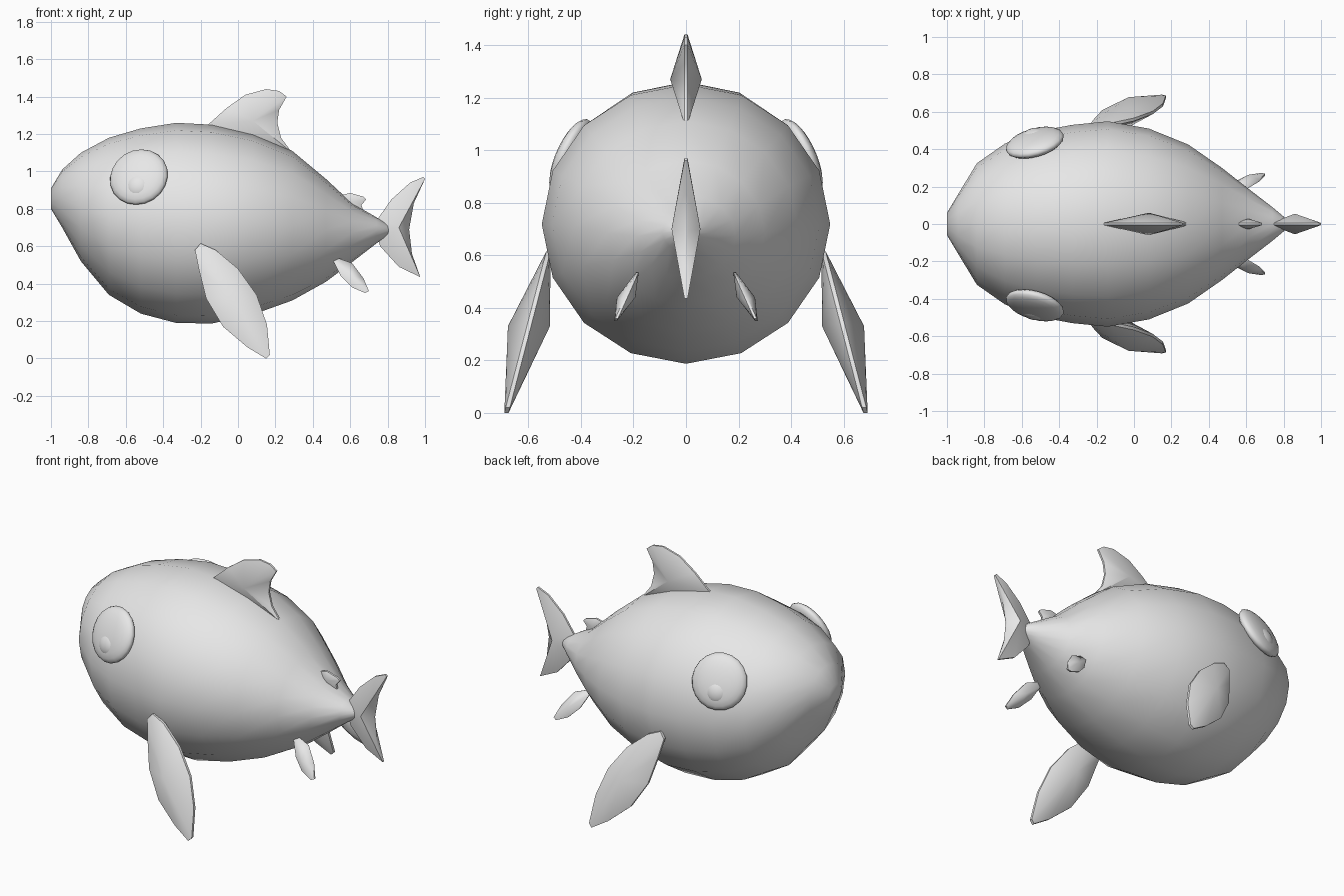
import bpy, bmesh, math
from mathutils import Vector

if "Cube" in bpy.data.objects:
    bpy.data.objects.remove(bpy.data.objects["Cube"])

grey = bpy.data.materials.new("plain_grey")
grey.diffuse_color = (0.8, 0.8, 0.8, 1)
grey.use_nodes = True
grey.node_tree.nodes["Principled BSDF"].inputs["Base Color"].default_value = grey.diffuse_color


def finish(name, bm, angle=60):
    bmesh.ops.recalc_face_normals(bm, faces=bm.faces)
    mesh = bpy.data.meshes.new(name)
    bm.to_mesh(mesh)
    bm.free()
    mesh.materials.append(grey)
    ob = bpy.data.objects.new(name, mesh)
    bpy.context.collection.objects.link(ob)
    bpy.ops.object.select_all(action='DESELECT')
    bpy.context.view_layer.objects.active = ob
    ob.select_set(True)
    bpy.ops.object.shade_smooth_by_angle(angle=math.radians(angle))
    return ob


# Body: 16-sided rings lofted from nose to tail root (x, bottom, top, half width)
stations = [(-1.0, .80, .91, .06), (-.94, .70, 1.01, .16), (-.84, .52, 1.10, .325),
            (-.69, .34, 1.18, .43), (-.52, .24, 1.23, .495), (-.33, .19, 1.26, .53),
            (-.14, .187, 1.25, .549), (.08, .235, 1.20, .51), (.29, .31, 1.11, .425),
            (.47, .41, .96, .30), (.61, .515, .83, .19), (.74, .615, .755, .09),
            (.80, .655, .72, .04), (.82, .67, .695, .015)]
SIDES = 16
bm = bmesh.new()
rings = []
for x, low, high, half in stations:
    ring = []
    for i in range(SIDES):
        a = 2 * math.pi * i / SIDES
        ring.append(bm.verts.new((x, half * math.sin(a),
                                  (low + high) / 2 + (high - low) / 2 * math.cos(a))))
    rings.append(ring)
for r, s in zip(rings, rings[1:]):
    for i in range(SIDES):
        j = (i + 1) % SIDES
        bm.faces.new((r[i], r[j], s[j], s[i]))
bm.faces.new(rings[0])
bm.faces.new(rings[-1])
finish("body", bm)


# Fin: thin rim rising to one thick ridge point on each side
def fin(name, outline, apex, thick, place=lambda z: 0, rim=.006, side=1):
    bm = bmesh.new()
    loops, tips = [], []
    for s in (-1, 1):
        loops.append([bm.verts.new((x, side * (place(z) + s * rim), z)) for x, z in outline])
        tips.append(bm.verts.new((apex[0], side * (place(apex[1]) + s * thick), apex[1])))
    n = len(outline)
    for i in range(n):
        j = (i + 1) % n
        for loop, tip in zip(loops, tips):
            bm.faces.new((loop[i], loop[j], tip))
        bm.faces.new((loops[0][i], loops[0][j], loops[1][j], loops[1][i]))
    finish(name, bm, 50)


fin("dorsal_fin", [(-.16, 1.25), (-.06, 1.34), (.04, 1.41), (.15, 1.44), (.22, 1.43),
                   (.26, 1.40), (.22, 1.33), (.21, 1.26), (.23, 1.18), (.29, 1.10)],
    (.08, 1.27), .06)
fin("tail_fin", [(.99, .97), (.92, .94), (.82, .85), (.75, .75), (.73, .69), (.76, .60),
                 (.86, .49), (.975, .435), (.93, .56), (.915, .69), (.94, .83), (1.0, .96)],
    (.86, .70), .055)
fin("rear_dorsal_fin", [(.54, .87), (.60, .885), (.67, .865), (.685, .85), (.66, .82),
                        (.67, .79), (.60, .80)], (.61, .84), .028)

# Paired fins and eyes
for side, tag in ((-1, "right"), (1, "left")):
    fin(tag + "_pectoral_fin",
        [(-.23, .58), (-.20, .615), (-.12, .58), (0, .48), (.10, .34), (.155, .18), (.17, .02),
         (.15, 0), (.05, .06), (-.08, .17), (-.17, .32), (-.21, .48)],
        (-.03, .33), .08, lambda z: .525 + (.61 - z) * .26, .008, side)
    fin(tag + "_pelvic_fin",
        [(.51, .52), (.54, .535), (.61, .51), (.67, .43), (.70, .36), (.68, .35), (.61, .38),
         (.55, .44)], (.61, .44), .035, lambda z: .185 + (.535 - z) * .45, .005, side)

    # Shallow lid swelling with a round eye dome set on it
    for part, centre, radius, depth in (("eyelid", (-.53, .435, .97), .16, .05),
                                        ("eye", (-.53, .445, .92), .085, .065)):
        bm = bmesh.new()
        bmesh.ops.create_uvsphere(bm, u_segments=20, v_segments=12, radius=1)
        normal = Vector((-.25, side * .88, .38))
        turn = normal.to_track_quat('Z', 'Y')
        for v in bm.verts:
            local = Vector((v.co.x * radius, v.co.y * radius, v.co.z * depth))
            v.co = turn @ local + Vector((centre[0], side * centre[1], centre[2]))
        finish(tag + "_" + part, bm)
